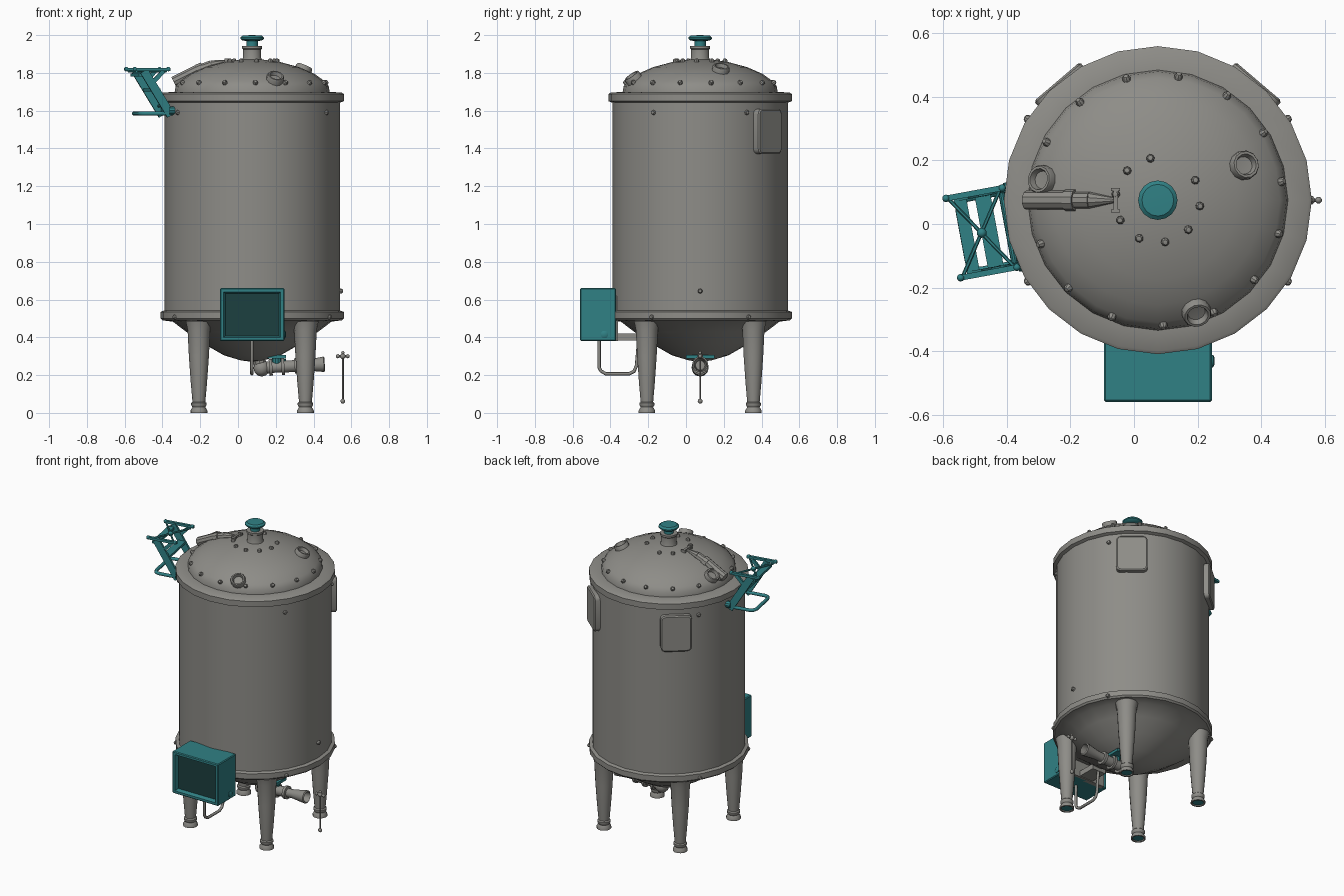
import bpy, bmesh, math
from mathutils import Matrix, Vector

if "Cube" in bpy.data.objects:
    bpy.data.objects.remove(bpy.data.objects["Cube"])

C = 0.075            # tank axis is at x = y = C


def material(name, col):
    m = bpy.data.materials.new(name)
    m.diffuse_color = (*col, 1)
    m.use_nodes = True
    m.node_tree.nodes["Principled BSDF"].inputs["Base Color"].default_value = m.diffuse_color
    return m


GREY = material("steel grey", (0.27, 0.265, 0.245))
TEAL = material("teal", (0.03, 0.22, 0.235))
DARK = material("dark teal glass", (0.012, 0.05, 0.05))


def finish(name, bm, *mats, angle=35):
    bmesh.ops.remove_doubles(bm, verts=bm.verts, dist=1e-5)
    bmesh.ops.recalc_face_normals(bm, faces=bm.faces)
    me = bpy.data.meshes.new(name)
    bm.to_mesh(me)
    bm.free()
    for m in mats:
        me.materials.append(m)
    me.shade_smooth()
    me.set_sharp_from_angle(angle=math.radians(angle))
    ob = bpy.data.objects.new(name, me)
    bpy.context.collection.objects.link(ob)
    return ob


def aim(origin, direction):
    q = Vector(direction).to_track_quat('Z', 'Y')
    return Matrix.Translation(Vector(origin)) @ q.to_matrix().to_4x4()


def turn(bm, profile, origin=(0, 0, 0), direction=(0, 0, 1), seg=12):
    """Revolve (radius, height) points around a direction."""
    m = aim(origin, direction)
    rings = []
    for r, h in profile:
        rings.append([bm.verts.new(m @ Vector((r * math.cos(math.tau * i / seg),
                                               r * math.sin(math.tau * i / seg), h)))
                      for i in range(seg)])
    for a, b in zip(rings, rings[1:]):
        for i in range(seg):
            j = (i + 1) % seg
            bm.faces.new((a[i], a[j], b[j], b[i]))


def rod(bm, a, b, r1, r2=None, seg=10):
    a, b = Vector(a), Vector(b)
    n = (b - a).length
    turn(bm, [(0, 0), (r1, 0), (r2 or r1, n), (0, n)], a, b - a, seg)


def ball(bm, p, r):
    bmesh.ops.create_uvsphere(bm, u_segments=10, v_segments=6, radius=r,
                              matrix=Matrix.Translation(Vector(p)))


def block(bm, m, size):
    bmesh.ops.create_cube(bm, size=1, matrix=m @ Matrix.Diagonal((*size, 1)))


def beam(bm, a, b, w, h):
    a, b = Vector(a), Vector(b)
    block(bm, aim((a + b) / 2, b - a), (w, h, (b - a).length))


def tube(name, pts, r, mat):
    cu = bpy.data.curves.new(name, 'CURVE')
    cu.dimensions = '3D'
    cu.bevel_depth, cu.bevel_resolution, cu.use_fill_caps = r, 2, True
    sp = cu.splines.new('POLY')
    sp.points.add(len(pts) - 1)
    for p, q in zip(sp.points, pts):
        p.co = (*q, 1)
    ob = bpy.data.objects.new(name, cu)
    bpy.context.collection.objects.link(ob)
    bpy.context.view_layer.update()
    me = bpy.data.meshes.new_from_object(ob.evaluated_get(bpy.context.evaluated_depsgraph_get()))
    bpy.data.objects.remove(ob)
    bm = bmesh.new()
    bm.from_mesh(me)
    return finish(name, bm, mat, angle=50)


def polar(r, deg, z):
    a = math.radians(deg)
    return Vector((C + r * math.cos(a), C + r * math.sin(a), z))


# Tank shell with dished bottom, two rims and domed lid
DOME = [(.41, 1.70), (.405, 1.73), (.385, 1.755), (.33, 1.795), (.25, 1.83),
        (.15, 1.857), (.06, 1.87), (0, 1.872)]
bm = bmesh.new()
turn(bm, [(0, .27), (.06, .278), (.15, .305), (.255, .365), (.35, .43), (.42, .483),
          (.475, .49), (.485, .5), (.485, .535), (.465, .542), (.465, 1.642),
          (.485, 1.65), (.485, 1.688), (.475, 1.695)] + DOME, (C, C, 0), seg=24)
finish("tank_shell", bm, GREY)


def on_dome(r, deg):
    """Point and normal on the lid."""
    for (r0, z0), (r1, z1) in zip(DOME, DOME[1:]):
        if r1 <= r <= r0:
            z = z0 + (z1 - z0) * (r0 - r) / (r0 - r1)
            n = polar(z1 - z0, deg, r0 - r1) - Vector((C, C, 0))
            return polar(r, deg, z), n.normalized()


# Bolts on lid and wall
BOLT = [(.013, -.01), (.013, .008), (.008, .015), (0, .017)]
bm = bmesh.new()
for k in range(15):
    turn(bm, BOLT, *on_dome(.392, 8.5 + 24 * k), seg=8)
for k in range(10):
    if k != 2:
        turn(bm, BOLT, *on_dome(.133, -8 + 36 * k), seg=8)
finish("lid_bolts", bm, GREY)
bm = bmesh.new()
for deg in (32, 148, 212, 328):
    d = polar(1, deg, 0) - Vector((C, C, 0))
    turn(bm, BOLT, polar(.46, deg, 1.59), d, 8)
    turn(bm, BOLT, polar(.478, deg, .507), d, 8)
turn(bm, BOLT, polar(.465, 0, .645), (1, 0, 0), 8)
finish("wall_bolts", bm, GREY)

# Round ports on the lid
bm = bmesh.new()
for r, deg in ((.29, 22), (.37, -71), (.366, 170)):
    turn(bm, [(.046, -.03), (.046, .018), (.042, .026), (.034, .026), (.028, .006), (0, .004)],
         *on_dome(r, deg), seg=12)
finish("lid_ports", bm, GREY)

# Neck and knob
bm = bmesh.new()
turn(bm, [(.056, 1.86), (.048, 1.88), (.048, 1.925), (.053, 1.93), (.053, 1.942), (0, 1.942)],
     (C, C, 0), seg=16)
finish("lid_neck", bm, GREY)
bm = bmesh.new()
turn(bm, [(.03, 1.93), (.03, 1.968), (.052, 1.972), (.062, 1.98), (.062, 1.988),
          (.05, 1.998), (0, 2.0)], (C, C, 0), seg=16)
finish("lid_knob", bm, TEAL)

# Nozzle lying on the lid, with its end bracket
bm = bmesh.new()
rod(bm, (-.34, C, 1.752), (-.215, C, 1.815), .03)
rod(bm, (-.215, C, 1.812), (-.185, C, 1.825), .034)
rod(bm, (-.19, C, 1.824), (-.14, C, 1.842), .026)
rod(bm, (-.14, C, 1.842), (-.06, C, 1.862), .026, .008)
block(bm, Matrix.Translation((-.058, C, 1.862)), (.014, .076, .024))
for s in (-1, 1):
    block(bm, Matrix.Translation((-.058, C + s * .034, 1.864)), (.028, .01, .024))
finish("lid_nozzle", bm, GREY)

# Rounded plates on the back of the wall
for side, deg in (("right", 49.6), ("left", 130.4)):
    bm = bmesh.new()
    block(bm, Matrix.Identity(4), (.045, .19, .24))
    along = [e for e in bm.edges if abs((e.verts[0].co - e.verts[1].co).x) > .01]
    bmesh.ops.bevel(bm, geom=along, offset=.028, segments=3, profile=.5, affect='EDGES')
    outer = [f for f in bm.faces if f.normal.x > .9]
    bmesh.ops.inset_region(bm, faces=outer, thickness=.008, depth=.006)
    bm.transform(Matrix.Translation(polar(.462, deg, 1.49)) @ Matrix.Rotation(math.radians(deg), 4, 'Z'))
    finish("back_plate_" + side, bm, GREY)

# Four tapered legs with feet and pads
for sx in (-1, 1):
    for sy in (-1, 1):
        name = ("front" if sy < 0 else "back") + ("_left" if sx < 0 else "_right")
        p = (C + sx * .282, C + sy * .282, 0)
        bm = bmesh.new()
        turn(bm, [(.033, .02), (.036, 0), (.045, 0), (.045, .012), (.034, .03), (.041, .042),
                  (.041, .052), (.034, .058), (.043, .16), (.053, .3), (.06, .44),
                  (.07, .485), (.06, .5), (0, .5)], p, seg=14)
        finish(name + "_leg", bm, GREY)
        bm = bmesh.new()
        turn(bm, [(0, .006), (.034, .006), (.034, .02), (0, .02)], p, seg=14)
        finish(name + "_foot_pad", bm, TEAL)

# Control box with recessed screen
bm = bmesh.new()
block(bm, Matrix.Translation((.075, -.465, .52)), (.34, .19, .28))
bmesh.ops.bevel(bm, geom=bm.edges[:], offset=.005, segments=1, affect='EDGES')
bm.normal_update()
f = min(bm.faces, key=lambda q: q.calc_center_median().y)
bmesh.ops.inset_individual(bm, faces=[f], thickness=.02)
bmesh.ops.inset_individual(bm, faces=[f], thickness=.012, depth=-.025)
f.material_index = 1
finish("control_box", bm, TEAL, DARK)
bm = bmesh.new()
turn(bm, [(.02, 0), (.02, .006), (.012, .01), (0, .01)], (.243, -.432, .415), (1, 0, 0))
finish("box_side_knob", bm, TEAL)
bm = bmesh.new()
block(bm, Matrix.Translation((.075, -.32, .402)), (.10, .16, .035))
block(bm, Matrix.Translation((.075, -.375, .5)), (.28, .03, .24))
finish("box_mount", bm, GREY)

# Cable pipe below the box
tube("box_pipe", [(.073, -.46, .385), (.073, -.46, .24), (.073, -.45, .222), (.073, -.425, .207),
                  (.073, -.30, .207), (.073, -.275, .22), (.073, -.262, .25), (.073, -.25, .39)],
     .009, GREY)

# Outlet valve under the tank
bm = bmesh.new()
rod(bm, (.105, C, .30), (.125, C, .235), .035)
ball(bm, (.125, C, .237), .045)
turn(bm, [(0, 0), (.033, 0), (.033, .035), (.045, .035), (.045, .052), (.03, .052), (.03, .1),
          (.045, .1), (.045, .116), (.032, .116), (.032, .17), (.042, .17), (.042, .188),
          (.028, .19), (.028, .23), (.042, .325), (.034, .33), (.025, .24), (0, .24)],
     (.13, C, .238), (1, 0, .06), 14)
finish("outlet_valve", bm, GREY)
bm = bmesh.new()
rod(bm, (.205, C, .25), (.205, C, .3), .024)
block(bm, Matrix.Translation((.205, C, .298)), (.10, .15, .018))
rod(bm, (.243, C, .24), (.243, C, .285), .012)
finish("valve_handle", bm, TEAL)

# Hanging sampling rod with cross grip
bm = bmesh.new()
rod(bm, (.555, C, .06), (.555, C, .315), .005)
rod(bm, (.527, C, .3), (.583, C, .3), .006)
for x, z, r in ((.555, .062, .013), (.555, .3, .015), (.529, .3, .011), (.581, .3, .011), (.555, .318, .009)):
    ball(bm, (x, C, z), r)
finish("sampling_rod", bm, GREY)

# Folding side bracket: radial r, tangential t, height z
TURN = Matrix.Translation((C, C, 0)) @ Matrix.Rotation(math.radians(190.5), 4, 'Z')


def P(r, t, z):
    return TURN @ Vector((r, t, z))


bm = bmesh.new()
for s in (-1, 1):
    t = s * .12
    beam(bm, P(.465, s * .127, 1.818), P(.662, s * .127, 1.818), .018, .016)
    beam(bm, P(.605, t, 1.81), P(.46, t, 1.575), .016, .045)
    beam(bm, P(.50, t, 1.81), P(.575, t, 1.73), .014, .022)
    rod(bm, P(.645, s * .12, 1.808), P(.485, -s * .12, 1.808), .006, seg=6)
    for r in (.475, .655):
        ball(bm, P(r, s * .127, 1.82), .012)
    rod(bm, P(.47, t, 1.60), P(.44, t, 1.60), .022)
for r, z, w in ((.612, 1.79, .04), (.54, 1.71, .05)):
    beam(bm, P(r, -.12, z), P(r, .12, z), w, .016)
rod(bm, P(.48, -.12, 1.625), P(.48, .12, 1.625), .010)
ball(bm, P(.564, 0, 1.808), .016)
finish("side_bracket", bm, TEAL)
tube("side_handle", [P(.45, -.115, 1.585), P(.59, -.115, 1.585), P(.612, -.105, 1.585),
                     P(.622, -.08, 1.585), P(.622, .08, 1.585), P(.612, .105, 1.585),
                     P(.59, .115, 1.585), P(.45, .115, 1.585)], .011, TEAL)
